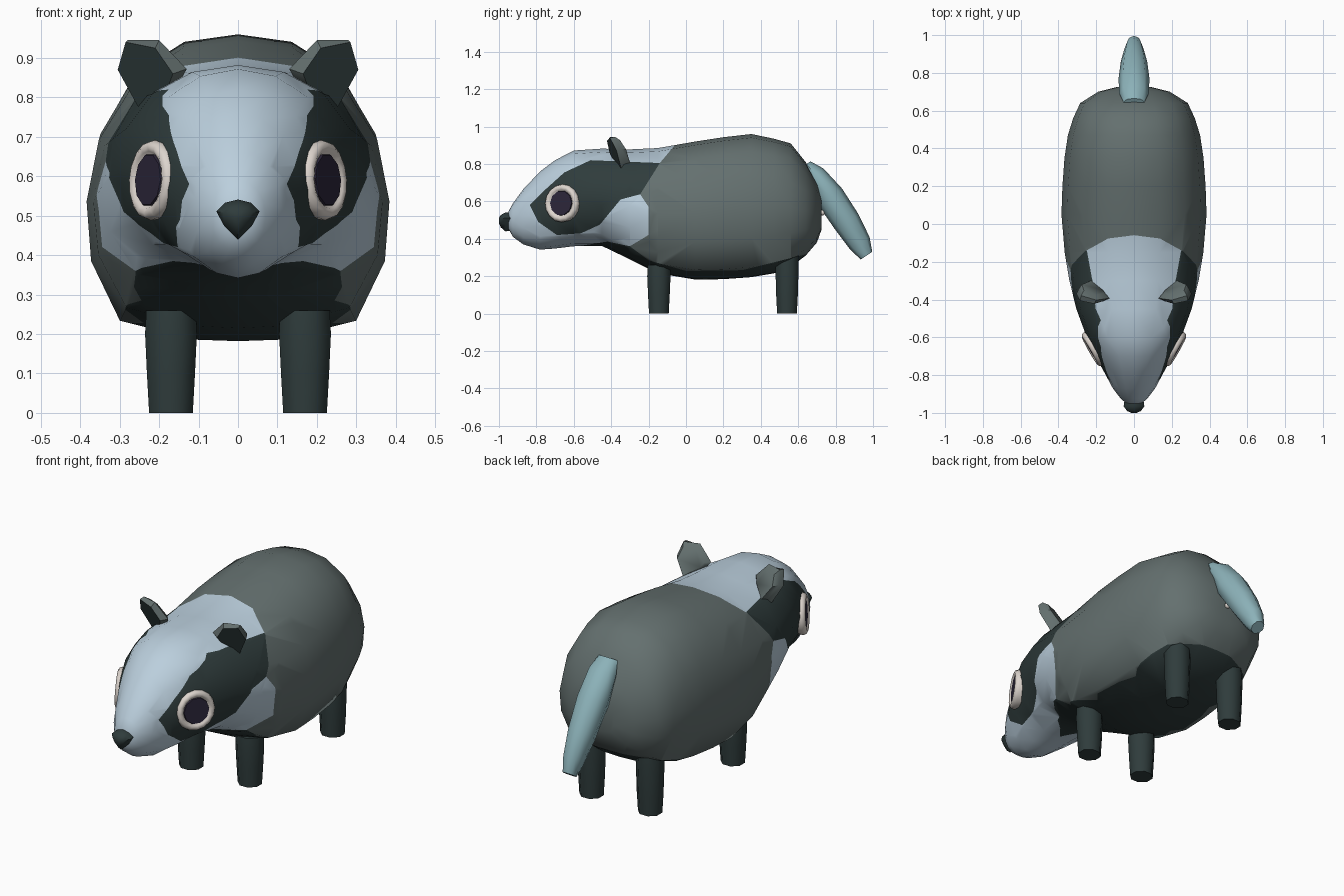
import bpy, bmesh, math
from mathutils import Vector

if "Cube" in bpy.data.objects:
    bpy.data.objects.remove(bpy.data.objects["Cube"])


def material(name, rgb):
    m = bpy.data.materials.new(name)
    lin = [(c / 255 / 12.92) if c < 10 else ((c / 255 + 0.055) / 1.055) ** 2.4 for c in rgb]
    m.diffuse_color = (*lin, 1)
    m.use_nodes = True
    m.node_tree.nodes["Principled BSDF"].inputs["Base Color"].default_value = m.diffuse_color
    return m


GREY = material("grey fur", (100, 112, 111))
PALE = material("pale fur", (187, 207, 221))
DARK = material("dark fur", (47, 60, 60))
TEAL = material("tail teal", (140, 178, 185))
IVORY = material("eye ring ivory", (220, 212, 205))
PUPIL = material("pupil violet", (44, 38, 58))


def finish(name, bm, mats, angle=60):
    bmesh.ops.recalc_face_normals(bm, faces=bm.faces)
    me = bpy.data.meshes.new(name)
    bm.to_mesh(me)
    bm.free()
    ob = bpy.data.objects.new(name, me)
    bpy.context.collection.objects.link(ob)
    for m in mats:
        me.materials.append(m)
    bpy.ops.object.select_all(action='DESELECT')
    ob.select_set(True)
    bpy.context.view_layer.objects.active = ob
    bpy.ops.object.shade_smooth_by_angle(angle=math.radians(angle))
    return ob


def loft(rings):
    """Skin a list of point rings and cap both ends."""
    bm = bmesh.new()
    vs = [[bm.verts.new(p) for p in r] for r in rings]
    n = len(vs[0])
    for a, b in zip(vs, vs[1:]):
        for i in range(n):
            bm.faces.new((a[i], a[(i + 1) % n], b[(i + 1) % n], b[i]))
    bm.faces.new(vs[0])
    bm.faces.new(vs[-1])
    return bm


def inside(poly, y, z):
    hit = False
    for (y1, z1), (y2, z2) in zip(poly, poly[1:] + poly[:1]):
        if (z1 > z) != (z2 > z) and y < (y2 - y1) * (z - z1) / (z2 - z1) + y1:
            hit = not hit
    return hit


def score(bm, a, b):
    """Cut the faces near a side-view line so colours can follow it."""
    lo = [min(a[i], b[i]) - 0.01 for i in (0, 1)]
    hi = [max(a[i], b[i]) + 0.01 for i in (0, 1)]
    geom = set()
    for f in bm.faces:
        ys = [v.co.y for v in f.verts]
        zs = [v.co.z for v in f.verts]
        if max(ys) > lo[0] and min(ys) < hi[0] and max(zs) > lo[1] and min(zs) < hi[1]:
            geom.update([f, *f.edges, *f.verts])
    bmesh.ops.bisect_plane(bm, geom=list(geom), dist=1e-4, plane_co=(0, *a),
                           plane_no=(0, a[1] - b[1], b[0] - a[0]))


# Body and head: y, bottom, top, half width
sections = [(-0.95, 0.455, 0.545, 0.04), (-0.925, 0.41, 0.59, 0.07), (-0.87, 0.37, 0.665, 0.112),
            (-0.78, 0.342, 0.76, 0.16), (-0.70, 0.348, 0.82, 0.205), (-0.60, 0.36, 0.872, 0.25),
            (-0.45, 0.362, 0.882, 0.305), (-0.30, 0.29, 0.878, 0.342), (-0.15, 0.215, 0.885, 0.367),
            (0.05, 0.182, 0.92, 0.384), (0.2, 0.184, 0.943, 0.379), (0.35, 0.195, 0.96, 0.368),
            (0.47, 0.215, 0.935, 0.35), (0.56, 0.25, 0.91, 0.322), (0.64, 0.31, 0.81, 0.285),
            (0.70, 0.38, 0.70, 0.19), (0.725, 0.45, 0.62, 0.09)]
trunk = [(0, 1), (.37, .95), (.70, .75), (.92, .38), (1, -.04), (.97, -.45), (.78, -.86), (.28, -.99), (0, -1)]
skull = [(0, 1), (.38, .93), (.71, .72), (.93, .38), (1, 0), (.93, -.40), (.70, -.74), (.34, -.94), (0, -1)]
rings = []
for y, bot, top, w in sections:
    t = min(1, max(0, (y + 0.5) / 0.4))
    half = [(a * (1 - t) + c * t, b * (1 - t) + d * t) for (a, b), (c, d) in zip(skull, trunk)]
    full = half + [(-u, v) for u, v in half[-2:0:-1]]
    rings.append([(u * w, y, (top + bot) / 2 + v * (top - bot) / 2) for u, v in full])
bm = loft(rings)
bmesh.ops.triangulate(bm, faces=bm.faces)

# Fur markings as outlines in y, z
eye_patch = [(-.835, .58), (-.75, .665), (-.65, .755), (-.51, .82), (-.14, .805), (-.245, .638),
             (-.35, .61), (-.46, .476), (-.56, .43), (-.69, .42), (-.79, .49)]
belly = [(-.58, .36), (-.42, .385), (-.30, .36), (-.20, .285), (0, .228), (.30, .232), (.62, .312), (.74, .34)]
collar = [(-.06, .90), (-.14, .805), (-.245, .638), (-.20, .57), (-.20, .42), (-.30, .36)]
for line in (eye_patch + eye_patch[:1], belly, collar):
    for a, b in zip(line, line[1:]):
        score(bm, a, b)
belly_area = belly + [(.74, 0), (-.58, 0)]
head_area = [(-.05, 1)] + collar + [(-.30, 0), (-2, 0), (-2, 1)]
for f in bm.faces:
    c = f.calc_center_median()
    if inside(eye_patch, c.y, c.z) or inside(belly_area, c.y, c.z):
        f.material_index = 2
    elif inside(head_area, c.y, c.z):
        f.material_index = 1
finish("body", bm, [GREY, PALE, DARK], 75)

# Nose
nose = [(-0.93, 0.05, 0.0), (-0.965, 0.055, 0.0), (-0.99, 0.036, 0.0), (-1.0, 0.015, 0.0)]
shape = [(0, .75), (.6, .6), (1, .2), (.65, -.45), (0, -1.1), (-.65, -.45), (-1, .2), (-.6, .6)]
finish("nose", loft([[(u * r, y, 0.5 + v * r) for u, v in shape] for y, r, _ in nose]), [DARK])

# Tail: y, z, half width, half depth, swept along its own direction
tail = [(0.645, 0.80, 0.055, 0.025), (0.69, 0.745, 0.078, 0.055), (0.77, 0.625, 0.082, 0.078),
        (0.86, 0.49, 0.07, 0.075), (0.93, 0.375, 0.05, 0.062), (0.965, 0.31, 0.035, 0.037)]
across = Vector((0, 0.83, 0.55))
finish("tail", loft([[Vector((0, y, z)) + Vector((w * math.cos(k * math.pi / 4), 0, 0))
                      + across * d * math.sin(k * math.pi / 4) for k in range(8)]
                     for y, z, w, d in tail]), [TEAL])

# Small pale tuft under the tail
bm = bmesh.new()
bmesh.ops.create_icosphere(bm, subdivisions=1, radius=0.017)
bmesh.ops.translate(bm, verts=bm.verts, vec=(0, 0.73, 0.54))
finish("tuft", bm, [IVORY])

ear_front = [(.25, .77), (.18, .82), (.165, .86), (.21, .925), (.285, .94), (.305, .87)]
ear_back = [(.23, .785), (.145, .845), (.13, .872), (.20, .945), (.28, .945), (.295, .88)]

for s, side in ((1, "right"), (-1, "left")):
    # Legs
    for label, y, top in (("front", -0.145, 0.26), ("hind", 0.54, 0.32)):
        leg = [(0, 0.06), (0.1, 0.066), (top - 0.06, 0.071), (top, 0.068)]
        rows = [[(s * 0.17 + r * math.cos((k + .5) * math.pi / 4), y + 0.95 * r * math.sin((k + .5) * math.pi / 4), z)
                 for k in range(8)] for z, r in leg]
        finish(f"{side}_{label}_leg", loft(rows), [DARK], 50)

    # Ear: dark inside, grey rim and back
    def ear_ring(outline, off, scale):
        return [(s * (.22 + (x - .22) * scale),
                 -.372 + .3 * (x - .215) - .42 * (z - .87) + off,
                 .87 + (z - .87) * scale) for x, z in outline]
    bm = loft([ear_ring(ear_front, -.026, 1), ear_ring(ear_back, .005, 1), ear_ring(ear_back, .032, .75)])
    bm.faces.ensure_lookup_table()
    bm.faces[-2].material_index = 1
    finish(f"{side}_ear", bm, [GREY, DARK], 50)

    # Eye: raised rounded ring around a flat pupil
    n = Vector((s * 0.87, -0.49, 0.06)).normalized()
    wide = Vector((0, 0, 1)).cross(n).normalized()
    up = n.cross(wide)
    mid = Vector((s * 0.216, -0.662, 0.59))

    def disc(r, h, count):
        return [mid + n * h + (wide * math.cos(k * math.tau / count) + up * math.sin(k * math.tau / count)) * r
                for k in range(count)]
    finish(f"{side}_eye_ring", loft([disc(r, h, 16) for r, h in
           ((.095, -.04), (.102, 0), (.097, .014), (.085, .021), (.073, .016), (.066, .008))]), [IVORY])
    finish(f"{side}_pupil", loft([disc(.069, .007, 10), disc(.066, .015, 10)]), [PUPIL], 30)
